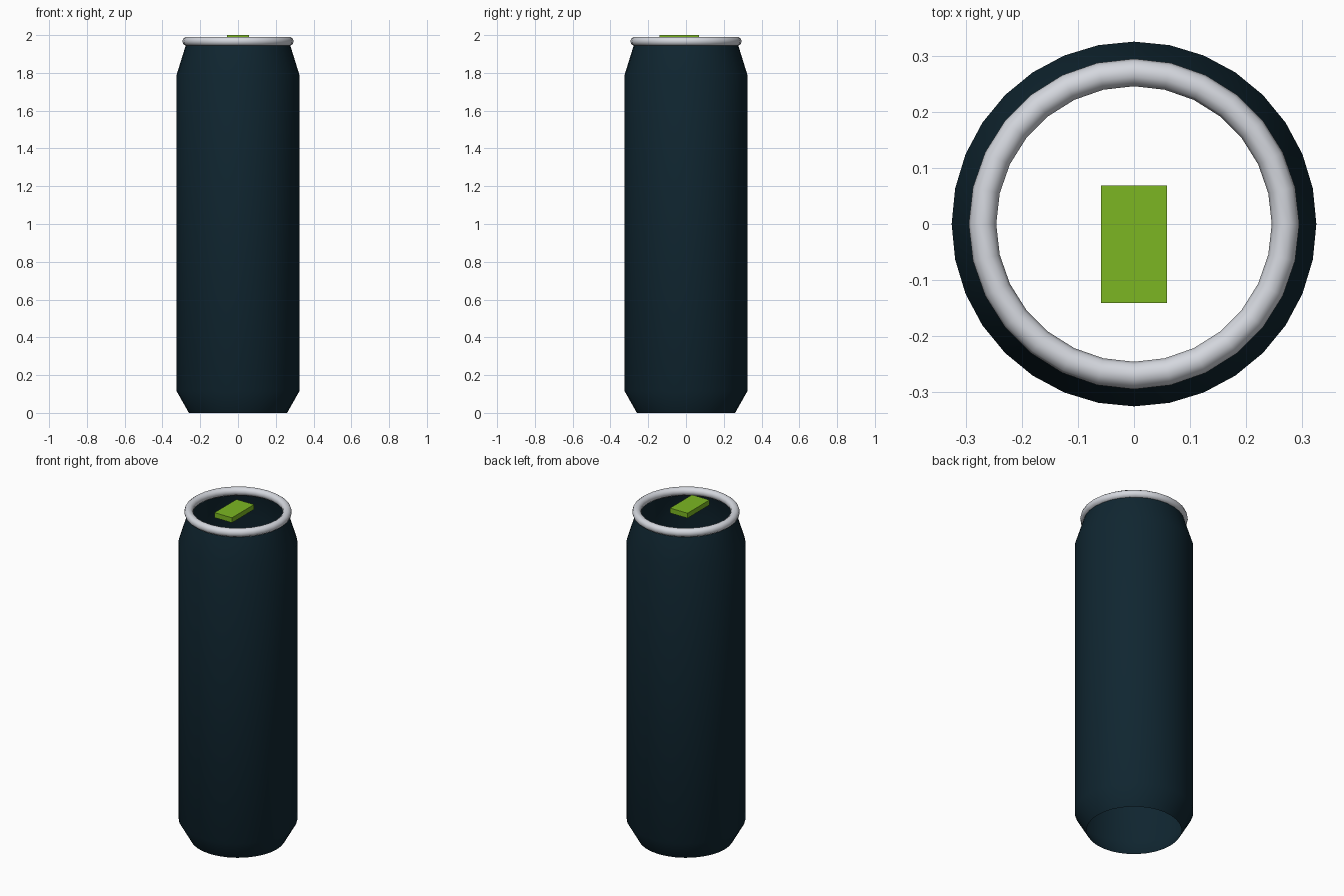
import bpy, bmesh, math

cube = bpy.data.objects.get("Cube")
if cube:
    bpy.data.objects.remove(cube, do_unlink=True)


def material(name, colour):
    mat = bpy.data.materials.new(name)
    mat.use_nodes = True
    mat.diffuse_color = (*colour, 1)
    mat.node_tree.nodes["Principled BSDF"].inputs["Base Color"].default_value = (*colour, 1)
    return mat


def lathe(name, profile, sides, mat, closed=False):
    """Turn a (radius, height) profile around the z axis, leaving the ends open."""
    bm = bmesh.new()
    rings = [[bm.verts.new((r * math.cos(math.tau * i / sides),
                            r * math.sin(math.tau * i / sides), z))
              for i in range(sides)] for r, z in profile]
    pairs = list(zip(rings, rings[1:]))
    if closed:
        pairs.append((rings[-1], rings[0]))
    for low, high in pairs:
        for i in range(sides):
            j = (i + 1) % sides
            bm.faces.new((low[i], low[j], high[j], high[i]))
    mesh = bpy.data.meshes.new(name)
    bm.to_mesh(mesh)
    bm.free()
    mesh.materials.append(mat)
    obj = bpy.data.objects.new(name, mesh)
    bpy.context.collection.objects.link(obj)
    bpy.ops.object.select_all(action='DESELECT')
    obj.select_set(True)
    bpy.context.view_layer.objects.active = obj
    bpy.ops.object.shade_smooth_by_angle(angle=math.radians(50))
    return obj


navy = material("dark navy", (0.005, 0.019, 0.03))
silver = material("silver", (0.66, 0.68, 0.73))
green = material("lime green", (0.2, 0.47, 0.016))

# Can body: open tube with tapered foot and shoulder
lathe("can_body", [(0.26, 0), (0.325, 0.115), (0.325, 1.79), (0.27, 1.967)], 32, navy)

# Rolled rim
tube = [(0.27 + 0.0245 * math.cos(math.tau * k / 10),
         1.967 + 0.0245 * math.sin(math.tau * k / 10)) for k in range(10)]
lathe("top_rim", tube, 28, silver, closed=True)

# Pull tab
bpy.ops.mesh.primitive_cube_add(size=1, location=(0, -0.036, 1.985))
tab = bpy.context.object
tab.name = "pull_tab"
tab.scale = (0.117, 0.21, 0.03)
bpy.ops.object.transform_apply(location=False, rotation=False, scale=True)
tab.data.materials.append(green)
